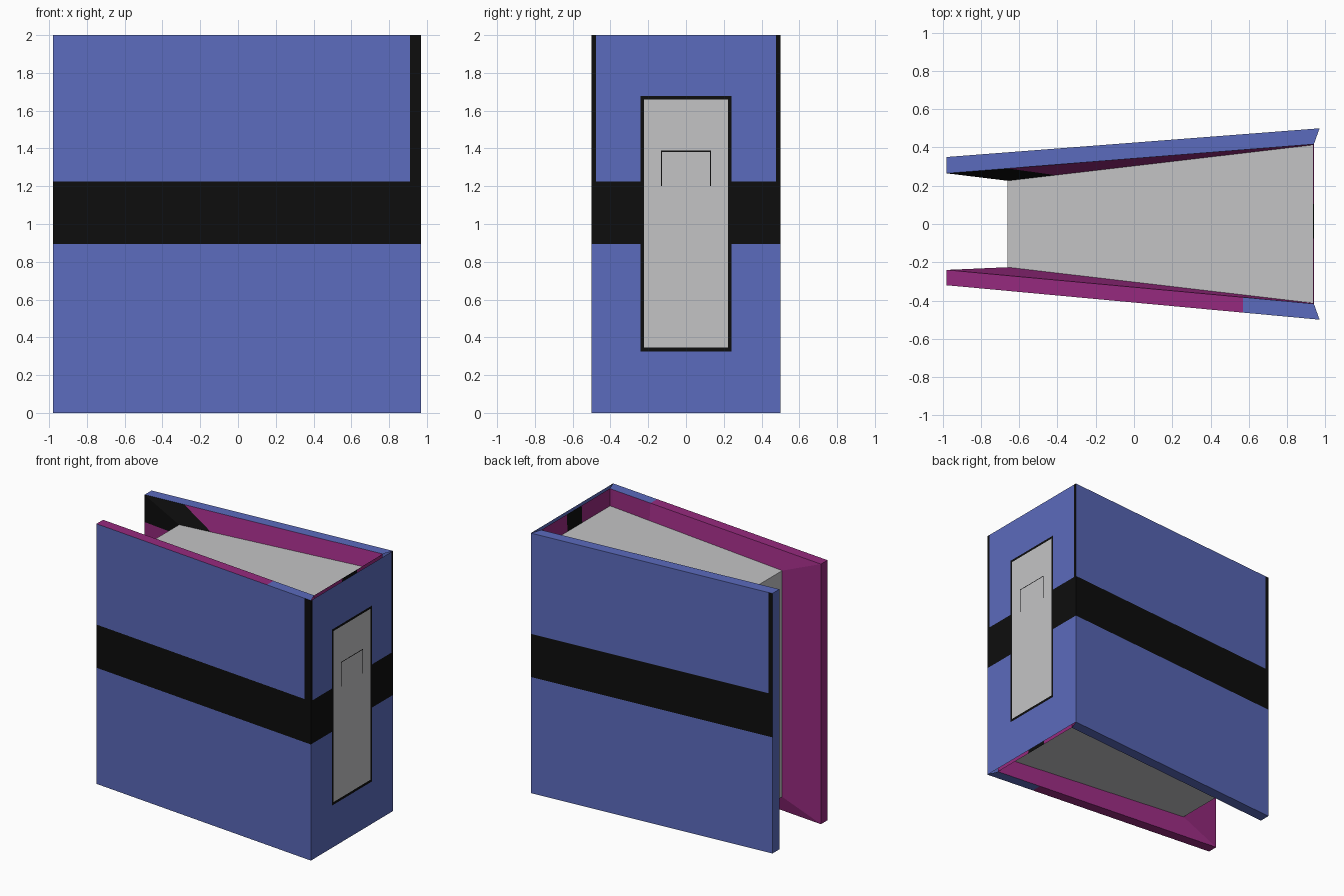
import bpy, bmesh
from mathutils import Vector

if "Cube" in bpy.data.objects:
    bpy.data.objects.remove(bpy.data.objects["Cube"])


def material(name, rgb):
    m = bpy.data.materials.new(name)
    m.diffuse_color = (*rgb, 1)
    m.use_nodes = True
    m.node_tree.nodes["Principled BSDF"].inputs["Base Color"].default_value = m.diffuse_color
    return m


MATS = [material("blue", (0.105, 0.147, 0.51)),
        material("black", (0.004, 0.004, 0.004)),
        material("paper_grey", (0.55, 0.55, 0.56)),
        material("magenta", (0.305, 0.023, 0.209))]
BLUE, BLACK, GREY, MAGENTA = range(4)


def part(name, quads, inside, cuts, rule):
    """Quads facing away from an inner point, sliced by planes, coloured by a rule."""
    bm = bmesh.new()
    for q in quads:
        bm.faces.new([bm.verts.new(p) for p in q])
    bmesh.ops.remove_doubles(bm, verts=bm.verts, dist=1e-5)
    for co, no in cuts:
        geom = bm.verts[:] + bm.edges[:] + bm.faces[:]
        bmesh.ops.bisect_plane(bm, geom=geom, plane_co=co, plane_no=no, dist=1e-6)
    bm.normal_update()
    for f in bm.faces:
        c = f.calc_center_median()
        if f.normal.dot(c - Vector(inside)) < 0:
            f.normal_flip()
        f.material_index = rule(c, f.normal)
    me = bpy.data.meshes.new(name)
    bm.to_mesh(me)
    bm.free()
    for m in MATS:
        me.materials.append(m)
    ob = bpy.data.objects.new(name, me)
    bpy.context.collection.objects.link(ob)
    return ob


def at(axis, *values):
    no = Vector((0, 0, 0))
    no[axis] = 1
    return [(no * v, no) for v in values]


H, D = 2.0, 0.13                 # height, recess of the paper
X0, X1 = -0.98, 0.97             # open edge, spine
XI, XP, XE = 0.94, 0.935, -0.66  # rim corner, paper ends
YI, YP, YE = 0.417, 0.413, 0.226
STRIPE = (0.893, 1.225)


def cover_quads(s, y_out, y_in):
    a, b = (X0, s * y_out), (X1, s * 0.5)
    c, d = (XI, s * YI), (X0, s * y_in)
    p, q = (XP, s * YP), (XE, s * YE)
    quads = [[(*a, 0), (*b, 0), (*b, H), (*a, H)],             # outer board
             [(*a, 0), (*d, 0), (*d, H), (*a, H)],             # free edge
             [(*d, 0), (*q, D), (*q, H - D), (*d, H)]]         # inside lining
    for z, zp in ((0, D), (H, H - D)):
        quads.append([(*a, z), (*b, z), (*c, z), (*d, z)])     # rim
        quads.append([(*d, z), (*c, z), (*p, zp), (*q, zp)])   # slope to paper
    return quads


def banded(c, edge):
    """Outer colour: stripe, and dark edging above it."""
    if STRIPE[0] < c.z < STRIPE[1] or (edge and c.z > STRIPE[1]):
        return BLACK
    return BLUE


def front_rule(c, n):
    if n.y < -0.9:
        return banded(c, c.x > 0.91)
    if abs(n.z) > 0.99 and c.x > 0.57:
        return BLUE
    return MAGENTA


def slant(c):
    return c.x + 0.66 - (H - c.z) / D * 0.25


def back_rule(c, n):
    if n.y > 0.9:
        return banded(c, c.x < -0.95)
    if abs(n.z) > 0.99 or n.x < -0.99:
        return BLUE
    if c.z > 1.79 and slant(c) < 0:
        return BLACK
    return MAGENTA


# front and back boards with their linings
part("front_cover", cover_quads(-1, 0.32, 0.24), (0, -0.38, 1),
     at(2, *STRIPE) + at(0, 0.57, 0.91), front_rule)
part("back_cover", cover_quads(1, 0.35, 0.265), (0, 0.38, 1),
     at(2, *STRIPE, 1.79) + at(0, -0.95)
     + [((-0.66, 0, H), Vector((1, 0, 0.25 / D)).normalized())], back_rule)


# spine with stripe, framed label and inner strips
def spine_rule(c, n):
    if n.x < 0:
        return BLACK if -0.075 < c.y < 0.105 else MAGENTA
    if abs(c.y) < 0.222 and 0.345 < c.z < 1.66:
        return GREY
    if abs(c.y) < 0.242 and 0.325 < c.z < 1.678:
        return BLACK
    return banded(c, abs(c.y) > 0.477)


spine = [[(X1, -0.5, 0), (X1, 0.5, 0), (X1, 0.5, H), (X1, -0.5, H)]]
for z, zp in ((0, D), (H, H - D)):
    spine.append([(XI, -YI, z), (XI, YI, z), (XP, YP, zp), (XP, -YP, zp)])
part("spine", spine, (0.955, 0, 1),
     at(2, *STRIPE, 0.325, 0.345, 1.66, 1.678)
     + at(1, -0.477, -0.242, -0.222, -0.075, 0.105, 0.222, 0.242, 0.477), spine_rule)

# paper block: top, bottom and open end
paper = [[(XP, -YP, z), (XP, YP, z), (XE, YE, z), (XE, -YE, z)] for z in (D, H - D)]
paper.append([(XE, -YE, D), (XE, YE, D), (XE, YE, H - D), (XE, -YE, H - D)])
part("paper_block", paper, (0, 0, 1), [], lambda c, n: GREY)


# thin bracket outline printed on the label
def bar(y0, y1, z0, z1):
    x = X1 + 0.001
    return [(x, y0, z0), (x, y1, z0), (x, y1, z1), (x, y0, z1)]


part("label_bracket", [bar(-0.133, 0.133, 1.382, 1.388),
                       bar(-0.133, -0.127, 1.2, 1.382),
                       bar(0.127, 0.133, 1.2, 1.382)],
     (0, 0, 1), [], lambda c, n: BLACK)
